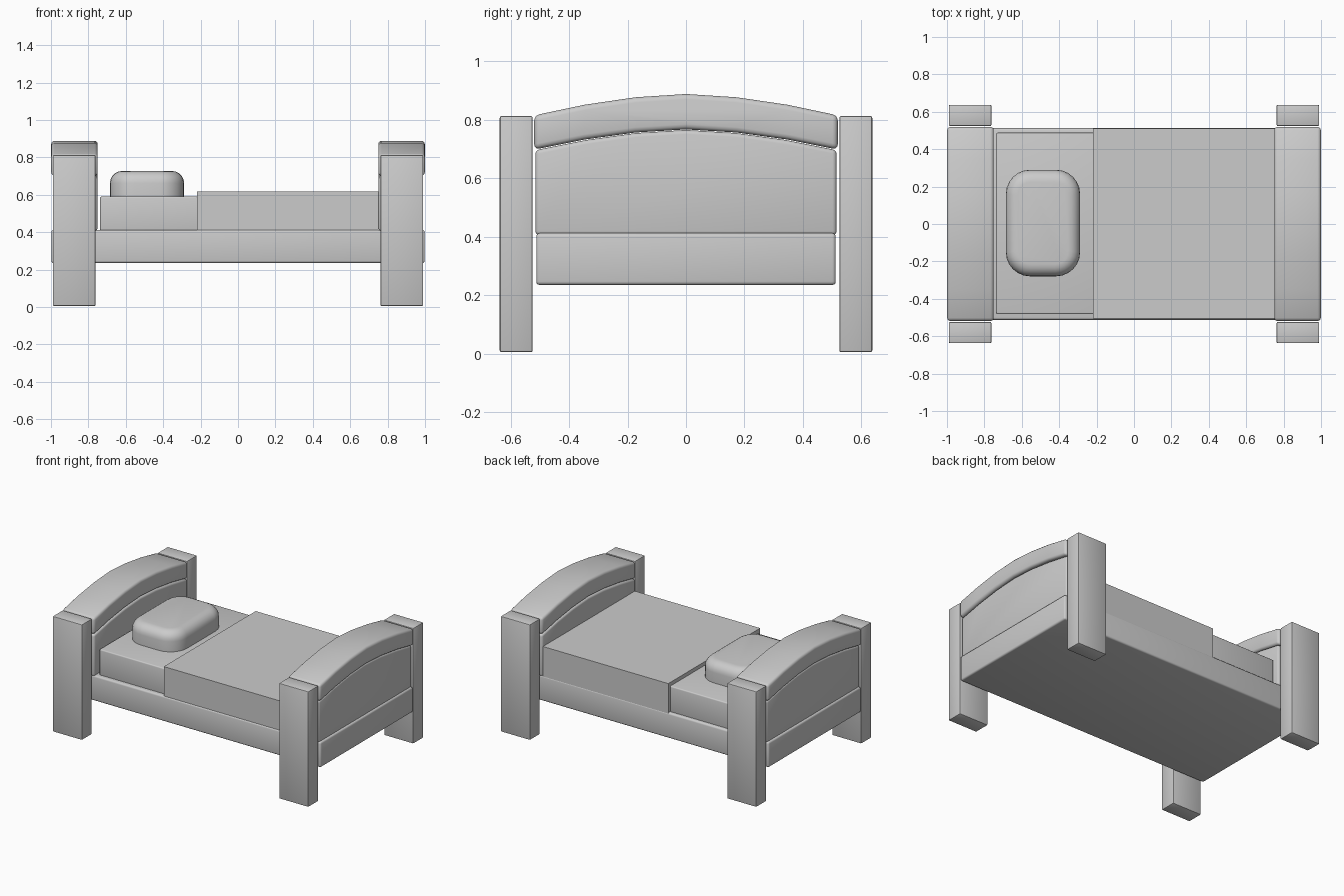
import bpy, bmesh, math
from mathutils import Vector

default_cube = bpy.data.objects.get("Cube")
if default_cube:
    bpy.data.objects.remove(default_cube)

# One plain grey for the whole bed
grey = bpy.data.materials.new("plain_grey")
grey.use_nodes = True
COLOUR = (0.6, 0.6, 0.6, 1)
grey.diffuse_color = COLOUR
grey.node_tree.nodes["Principled BSDF"].inputs["Base Color"].default_value = COLOUR


def finish(name, bm, bevel=0, segments=3):
    """Round the hard edges, then turn the mesh into a smooth-shaded object."""
    bmesh.ops.recalc_face_normals(bm, faces=bm.faces[:])
    if bevel:
        hard = [e for e in bm.edges if e.calc_face_angle(0) > math.radians(40)]
        bmesh.ops.bevel(bm, geom=hard, offset=bevel, segments=segments,
                        profile=0.5, affect='EDGES', clamp_overlap=True)
    mesh = bpy.data.meshes.new(name)
    bm.to_mesh(mesh)
    bm.free()
    mesh.materials.append(grey)
    obj = bpy.data.objects.new(name, mesh)
    bpy.context.collection.objects.link(obj)
    bpy.ops.object.select_all(action='DESELECT')
    obj.select_set(True)
    bpy.context.view_layer.objects.active = obj
    bpy.ops.object.shade_smooth_by_angle(angle=math.radians(35))
    return obj


def box_mesh(low, high):
    low, high = Vector(low), Vector(high)
    bm = bmesh.new()
    bmesh.ops.create_cube(bm, size=1)
    for v in bm.verts:
        v.co = (low + high) / 2 + v.co * (high - low)
    return bm


def box(name, low, high, bevel=0, segments=3):
    return finish(name, box_mesh(low, high), bevel, segments)


def prism(name, outline, x0, x1, bevel):
    """Extrude a (y, z) outline along x."""
    bm = bmesh.new()
    face = bm.faces.new([bm.verts.new((x0, y, z)) for y, z in outline])
    ext = bmesh.ops.extrude_face_region(bm, geom=[face])
    moved = [g for g in ext["geom"] if isinstance(g, bmesh.types.BMVert)]
    bmesh.ops.translate(bm, verts=moved, vec=(x1 - x0, 0, 0))
    return finish(name, bm, bevel)


def arc(half_width, edge_z, crown_z, steps=6):
    """Shallow curve from -y to +y."""
    ts = [2 * i / steps - 1 for i in range(steps + 1)]
    return [(half_width * t, crown_z - (crown_z - edge_z) * abs(t) ** 1.7) for t in ts]


# Frame and bedding
box("bed_base", (-0.998, -0.512, 0.235), (0.998, 0.512, 0.412), 0.012)
box("mattress", (-0.737, -0.482, 0.40), (0.0, 0.488, 0.59), 0.008)
box("blanket", (-0.22, -0.506, 0.405), (0.75, 0.51, 0.616))

# Headboard and footboard, each with two posts
for side, end in ((-1, "head"), (1, "foot")):
    for sy, place in ((-1, "front"), (1, "back")):
        xs = sorted((side * 0.762, side * 0.99))
        ys = sorted((sy * 0.524, sy * 0.637))
        box(f"{end}_{place}_post", (xs[0], ys[0], 0.005), (xs[1], ys[1], 0.813), 0.007, 2)
    xs = sorted((side * 0.752, side * 0.986))
    panel = arc(0.515, 0.696, 0.765) + [(0.515, 0.405), (-0.515, 0.405)]
    prism(f"{end}board_panel", panel, xs[0], xs[1], 0.014)
    xs = sorted((side * 0.75, side * 0.999))
    rail = arc(0.519, 0.815, 0.888) + arc(0.519, 0.698, 0.767)[::-1]
    prism(f"{end}board_arch", rail, xs[0], xs[1], 0.018)

# Pillow: rounded corners in plan, softened top rim
bm = box_mesh((-0.685, -0.28, 0.585), (-0.288, 0.29, 0.727))
upright = [e for e in bm.edges if abs(e.verts[0].co.z - e.verts[1].co.z) > 0.1]
bmesh.ops.bevel(bm, geom=upright, offset=0.13, segments=6, profile=0.5, affect='EDGES')
rim = [e for e in bm.edges if all(v.co.z > 0.72 for v in e.verts)]
bmesh.ops.bevel(bm, geom=rim, offset=0.065, segments=5, profile=0.5, affect='EDGES')
finish("pillow", bm)
